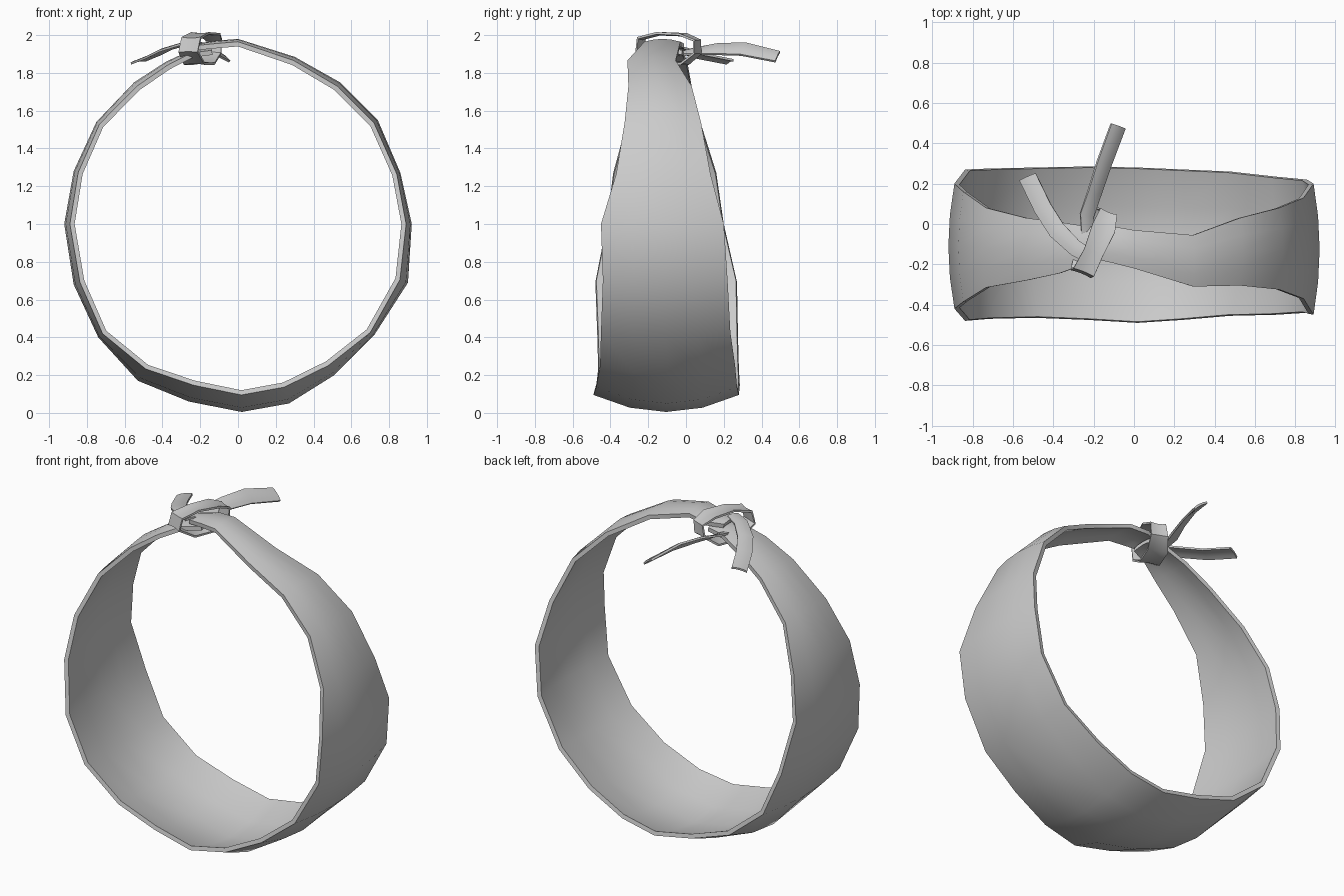
import bpy
from mathutils import Vector


def loft(name, sections, closed=False):
    """Skin a list of closed cross-sections, optionally joined end to end."""
    n, m = len(sections[0]), len(sections)
    verts = [p for s in sections for p in s]
    faces = []
    for i in range(m if closed else m - 1):
        a, b = i * n, ((i + 1) % m) * n
        for k in range(n):
            j = (k + 1) % n
            faces.append((a + k, a + j, b + j, b + k))
    if not closed:
        faces += [tuple(reversed(range(n))), tuple(range((m - 1) * n, m * n))]
    mesh = bpy.data.meshes.new(name)
    mesh.from_pydata(verts, [], faces)
    ob = bpy.data.objects.new(name, mesh)
    bpy.context.collection.objects.link(ob)
    bpy.ops.object.select_all(action='DESELECT')
    ob.select_set(True)
    bpy.context.view_layer.objects.active = ob
    bpy.ops.object.mode_set(mode='EDIT')
    bpy.ops.mesh.select_all(action='SELECT')
    bpy.ops.mesh.normals_make_consistent(inside=False)
    bpy.ops.object.mode_set(mode='OBJECT')
    bpy.ops.object.shade_smooth_by_angle(angle=0.8)
    return ob


def strip_section(center, half, normal, crown, thick):
    """Crowned fabric strip: outer edge across, then inner edge back."""
    us = (-1, -0.5, 0, 0.5, 1)
    outer = [center + half * u - normal * crown * u * u for u in us]
    inner = [center + half * u * 0.985 - normal * (crown * u * u + thick)
             for u in reversed(us)]
    return outer + inner


# Head band: x, z of the crowned middle, front y, back y, crown height
stations = [
    (-0.22, 1.955, -0.17, -0.06, 0.01),
    (-0.12, 1.97, -0.19, -0.01, 0.015),
    (0.00, 1.98, -0.22, -0.03, 0.015),
    (0.30, 1.885, -0.31, -0.055, 0.02),
    (0.54, 1.75, -0.305, 0.03, 0.025),
    (0.74, 1.55, -0.325, 0.08, 0.025),
    (0.86, 1.27, -0.37, 0.13, 0.02),
    (0.92, 1.00, -0.45, 0.20, 0.03),
    (0.90, 0.69, -0.44, 0.22, 0.045),
    (0.72, 0.41, -0.45, 0.235, 0.025),
    (0.51, 0.20, -0.455, 0.26, 0.06),
    (0.27, 0.05, -0.475, 0.27, 0.09),
    (0.02, 0.005, -0.49, 0.28, 0.09),
    (-0.26, 0.06, -0.475, 0.285, 0.09),
    (-0.53, 0.17, -0.465, 0.28, 0.075),
    (-0.74, 0.40, -0.47, 0.275, 0.03),
    (-0.87, 0.68, -0.48, 0.27, 0.035),
    (-0.92, 1.00, -0.42, 0.20, 0.03),
    (-0.87, 1.28, -0.385, 0.16, 0.025),
    (-0.75, 1.54, -0.315, 0.08, 0.02),
    (-0.55, 1.75, -0.28, 0.03, 0.025),
    (-0.38, 1.86, -0.245, 0.01, 0.02),
    (-0.25, 1.92, -0.20, -0.01, 0.015),
    (-0.14, 1.93, -0.16, -0.02, 0.01),
]
band = []
for x, z, yf, yb, crown in stations:
    normal = Vector((x, 0, z - 1)).normalized()
    band.append(strip_section(Vector((x, (yf + yb) / 2, z)),
                              Vector((0, (yb - yf) / 2, 0)), normal, crown, 0.025))
loft("head_band", band)


def ribbon(name, path, width_dirs, widths, crown=0.006, thick=0.012, closed=False):
    """Strip swept along a path with a width direction at every point."""
    pts = [Vector(p) for p in path]
    n = len(pts)
    secs = []
    for i, p in enumerate(pts):
        if closed:
            tangent = pts[(i + 1) % n] - pts[i - 1]
        else:
            tangent = pts[min(i + 1, n - 1)] - pts[max(i - 1, 0)]
        w = Vector(width_dirs[i]).normalized()
        normal = w.cross(tangent).normalized()
        secs.append(strip_section(p, w * widths[i] / 2, normal, crown, thick))
    return loft(name, secs, closed)


# Knot loop wrapped around the meeting band ends
ribbon("knot_loop",
       [(-0.13, 0.05, 1.965), (-0.15, -0.02, 1.993), (-0.20, -0.14, 1.998),
        (-0.245, -0.23, 1.975), (-0.26, -0.235, 1.92), (-0.23, -0.14, 1.86),
        (-0.18, -0.01, 1.86), (-0.14, 0.05, 1.91)],
       [(1, -0.4, 0)] * 8,
       [0.09, 0.12, 0.10, 0.11, 0.11, 0.12, 0.12, 0.10], closed=True)

# Loose tie ends
ribbon("back_tail",
       [(-0.23, -0.06, 1.91), (-0.23, 0.04, 1.925), (-0.19, 0.15, 1.935),
        (-0.14, 0.30, 1.935), (-0.072, 0.485, 1.895)],
       [(1, -0.3, -0.2), (1, -0.3, -0.5), (1, -0.36, -0.85),
        (1, -0.36, -0.95), (1, -0.36, -0.75)],
       [0.06, 0.075, 0.085, 0.095, 0.09])
ribbon("side_tail",
       [(-0.20, -0.17, 1.965), (-0.29, -0.12, 1.962), (-0.385, -0.03, 1.935),
        (-0.455, 0.08, 1.90), (-0.53, 0.235, 1.87)],
       [(0.5, 1, 0), (0.6, 1, 0), (0.8, 0.75, 0.15), (0.9, 0.5, 0.2), (0.9, 0.4, 0.2)],
       [0.07, 0.08, 0.09, 0.09, 0.09])
